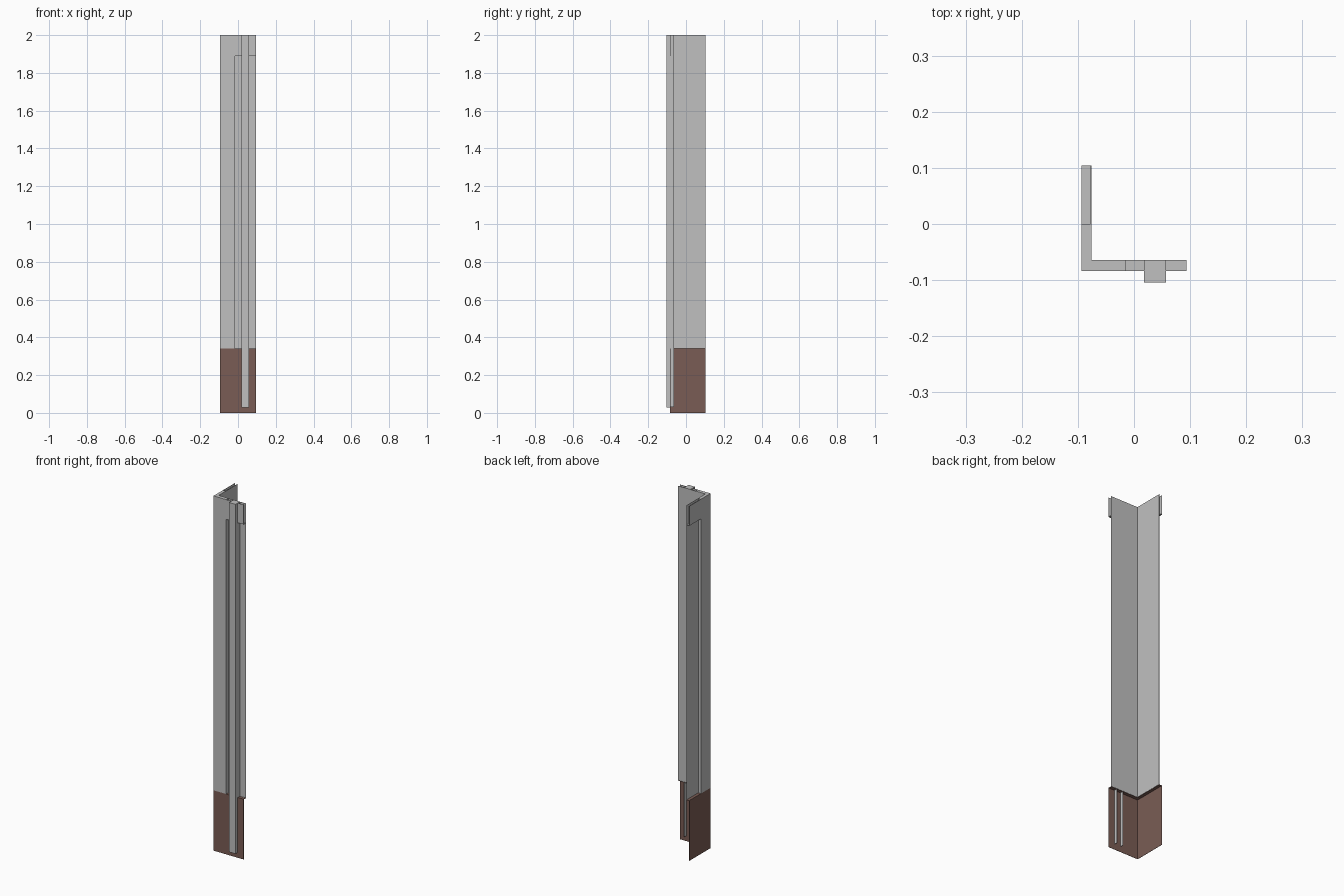
import bpy

cube = bpy.data.objects.get("Cube")
if cube:
    bpy.data.objects.remove(cube, do_unlink=True)


def material(name, rgb):
    mat = bpy.data.materials.new(name)
    mat.use_nodes = True
    mat.diffuse_color = (*rgb, 1)
    bsdf = mat.node_tree.nodes["Principled BSDF"]
    bsdf.inputs["Base Color"].default_value = (*rgb, 1)
    bsdf.inputs["Roughness"].default_value = 0.8
    return mat


GREY = material("light_grey", (0.53, 0.53, 0.53))
BROWN = material("dull_brown", (0.195, 0.108, 0.089))


def sheet(name, verts, faces, mat):
    """Thin sheet thickened away from its facing side."""
    mesh = bpy.data.meshes.new(name)
    mesh.from_pydata(verts, [], faces)
    mesh.materials.append(mat)
    obj = bpy.data.objects.new(name, mesh)
    bpy.context.collection.objects.link(obj)
    mod = obj.modifiers.new("thickness", 'SOLIDIFY')
    mod.thickness = 0.0012
    mod.offset = -1
    mod.use_even_offset = True
    return obj


def wall(name, path, z0, z1, mat):
    """Upright sheet along a plan path, facing right of travel."""
    n = len(path)
    verts = [(x, y, z) for z in (z0, z1) for x, y in path]
    faces = [(i, i + 1, n + i + 1, n + i) for i in range(n - 1)]
    return sheet(name, verts, faces, mat)


def plate(name, outline, z, mat):
    """Level sheet facing up; outline runs counter-clockwise."""
    return sheet(name, [(x, y, z) for x, y in outline], [tuple(range(len(outline)))], mat)


# Plan lines shared by the parts
LEFT, INNER_X, RIGHT = -0.094, -0.076, 0.094
FRONT, INNER_Y, BACK = -0.084, -0.064, 0.104
SLOT_X, SLOT_Y = -0.015, 0.0
S0, S1, S_FRONT = 0.0175, 0.057, -0.104
BASE, BAND, TOP = 0.34, 1.89, 2.0

# Inner lining, which also backs the recesses
wall("inner_lining", [(RIGHT, INNER_Y), (INNER_X, INNER_Y), (INNER_X, BACK)], BASE, TOP, GREY)

# Corner casing with its returns and top
wall("corner_casing", [(INNER_X, SLOT_Y), (LEFT, SLOT_Y), (LEFT, FRONT),
                       (SLOT_X, FRONT), (SLOT_X, INNER_Y)], BASE, TOP, GREY)
plate("casing_top", [(LEFT, SLOT_Y), (LEFT, FRONT), (SLOT_X, FRONT), (SLOT_X, INNER_Y),
                     (INNER_X, INNER_Y), (INNER_X, SLOT_Y)], TOP, GREY)

# Head bands over the two recesses, open above
wall("front_band", [(SLOT_X, FRONT), (RIGHT, FRONT)], BAND, TOP, GREY)
plate("front_band_underside", [(SLOT_X, FRONT), (RIGHT, FRONT), (RIGHT, INNER_Y),
                               (SLOT_X, INNER_Y)], BAND, GREY)
wall("side_band", [(LEFT, BACK), (LEFT, SLOT_Y)], BAND, TOP, GREY)
plate("side_band_underside", [(LEFT, SLOT_Y), (INNER_X, SLOT_Y), (INNER_X, BACK),
                              (LEFT, BACK)], BAND, GREY)

# Projecting front strip, open at the rear
wall("front_strip", [(S0, INNER_Y), (S0, S_FRONT), (S1, S_FRONT), (S1, INNER_Y)], 0.03, TOP, GREY)
strip_plan = [(S0, S_FRONT), (S1, S_FRONT), (S1, INNER_Y), (S0, INNER_Y)]
plate("strip_top", strip_plan, TOP, GREY)
plate("strip_bottom", [(S0, S_FRONT), (S1, S_FRONT), (S1, FRONT), (S0, FRONT)], 0.031, GREY)

# Brown base skirt and its ledge
wall("base_skirt", [(LEFT, BACK), (LEFT, FRONT), (RIGHT, FRONT)], 0, BASE, BROWN)
plate("base_ledge", [(LEFT, BACK), (LEFT, FRONT), (RIGHT, FRONT), (RIGHT, INNER_Y),
                     (INNER_X, INNER_Y), (INNER_X, BACK)], BASE - 0.001, BROWN)
